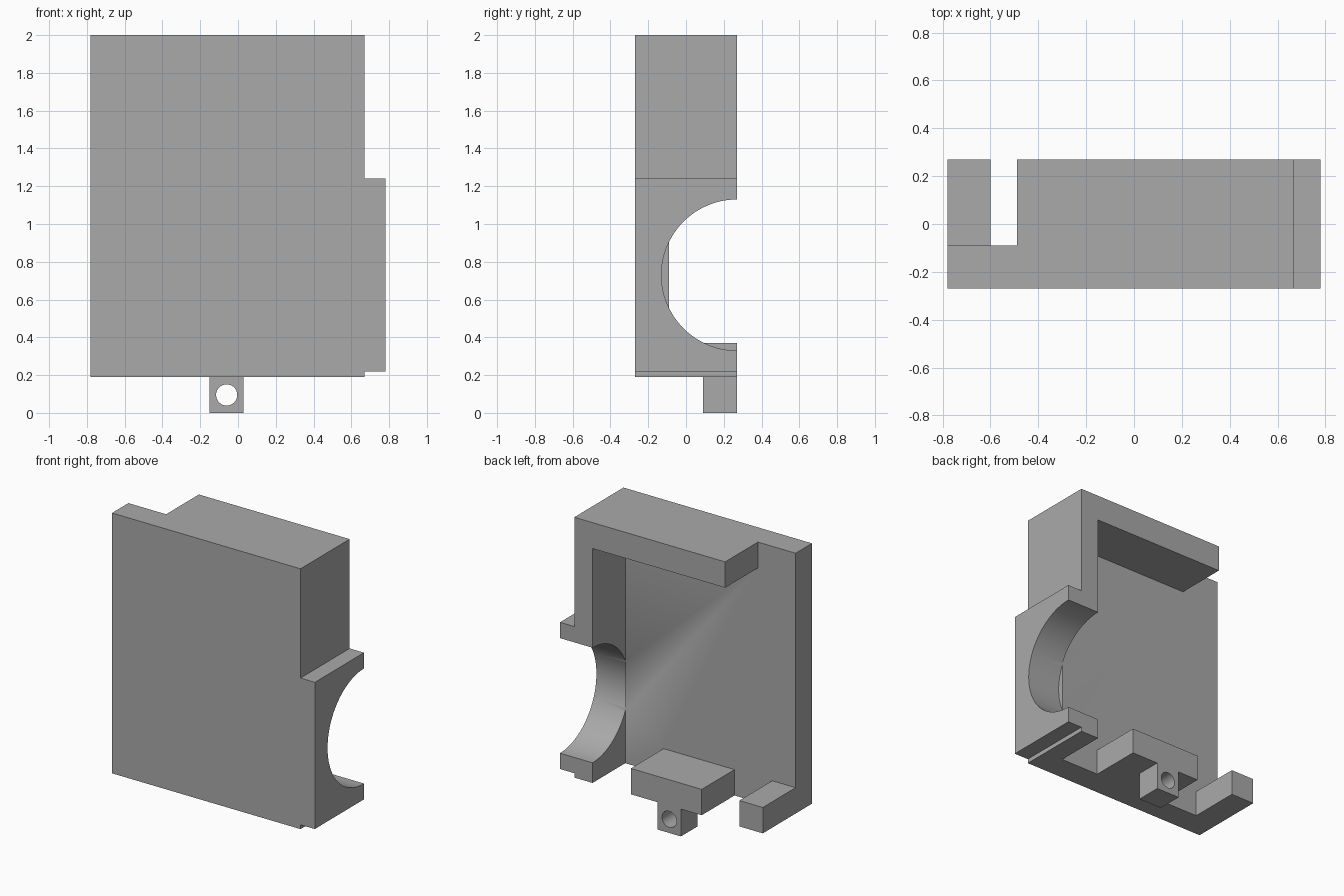
import bpy, bmesh, math
from mathutils import Matrix, Vector

cube = bpy.data.objects.get("Cube")
if cube:
    bpy.data.objects.remove(cube, do_unlink=True)

grey = bpy.data.materials.new("plain grey")
grey.use_nodes = True
colour = (0.4, 0.4, 0.4, 1)
grey.diffuse_color = colour
grey.node_tree.nodes["Principled BSDF"].inputs["Base Color"].default_value = colour


def finish(name, bm):
    bmesh.ops.recalc_face_normals(bm, faces=bm.faces)
    mesh = bpy.data.meshes.new(name)
    bm.to_mesh(mesh)
    bm.free()
    mesh.materials.append(grey)
    obj = bpy.data.objects.new(name, mesh)
    bpy.context.collection.objects.link(obj)
    return obj


def prism(name, outline, y0, y1):
    """Extrude an x-z outline along y."""
    bm = bmesh.new()
    face = bm.faces.new([bm.verts.new((x, y0, z)) for x, z in outline])
    ext = bmesh.ops.extrude_face_region(bm, geom=[face])
    moved = [v for v in ext["geom"] if isinstance(v, bmesh.types.BMVert)]
    bmesh.ops.translate(bm, verts=moved, vec=(0, y1 - y0, 0))
    return finish(name, bm)


def cylinder(name, radius, start, end, sides):
    a, b = Vector(start), Vector(end)
    turn = (b - a).to_track_quat('Z', 'Y').to_matrix().to_4x4()
    bm = bmesh.new()
    bmesh.ops.create_cone(bm, cap_ends=True, segments=sides, radius1=radius,
                          radius2=radius, depth=(b - a).length,
                          matrix=Matrix.Translation((a + b) / 2) @ turn)
    return finish(name, bm)


def cut(obj, cutter):
    """Subtract the cutter, then discard it."""
    cutter.hide_render = True
    mod = obj.modifiers.new("cut", 'BOOLEAN')
    mod.operation = 'DIFFERENCE'
    mod.solver = 'EXACT'
    mod.object = cutter
    bpy.context.view_layer.objects.active = obj
    bpy.ops.object.modifier_apply(modifier=mod.name)
    bpy.data.objects.remove(cutter, do_unlink=True)


def smooth(obj):
    bpy.ops.object.select_all(action='DESELECT')
    obj.select_set(True)
    bpy.context.view_layer.objects.active = obj
    bpy.ops.object.shade_smooth_by_angle(angle=math.radians(30))


# Housing: full-depth silhouette including the raised side collar
left, wall, collar = -0.78, 0.67, 0.78
bottom, top = 0.19, 2.0
housing = prism("housing", [
    (left, bottom), (wall, bottom), (wall, 0.22), (collar, 0.22),
    (collar, 1.24), (wall, 1.24), (wall, top), (left, top)], -0.27, 0.27)

# Rear cavity: leaves the front plate, side wall, top bar and two lower blocks
inner, shelf = 0.53, 0.37
cut(housing, prism("cavity_cutter", [
    (inner, 1.82), (-0.49, 1.82), (-0.49, 2.2), (-1, 2.2), (-1, shelf),
    (-0.6, shelf), (-0.6, 0), (-0.31, 0), (-0.31, shelf),
    (0.235, shelf), (0.235, 0), (inner, 0)], -0.09, 0.5))

# Half-round opening through the side wall and collar
cut(housing, cylinder("opening_cutter", 0.40, (0.527, 0.27, 0.73),
                      (1, 0.27, 0.73), 96))
smooth(housing)

# Lug with a round hole below the middle block
lug = prism("mounting_lug", [(-0.15, 0), (0.03, 0), (0.03, bottom),
                             (-0.15, bottom)], 0.09, 0.27)
cut(lug, cylinder("hole_cutter", 0.056, (-0.06, 0, 0.095),
                  (-0.06, 0.5, 0.095), 48))
smooth(lug)
